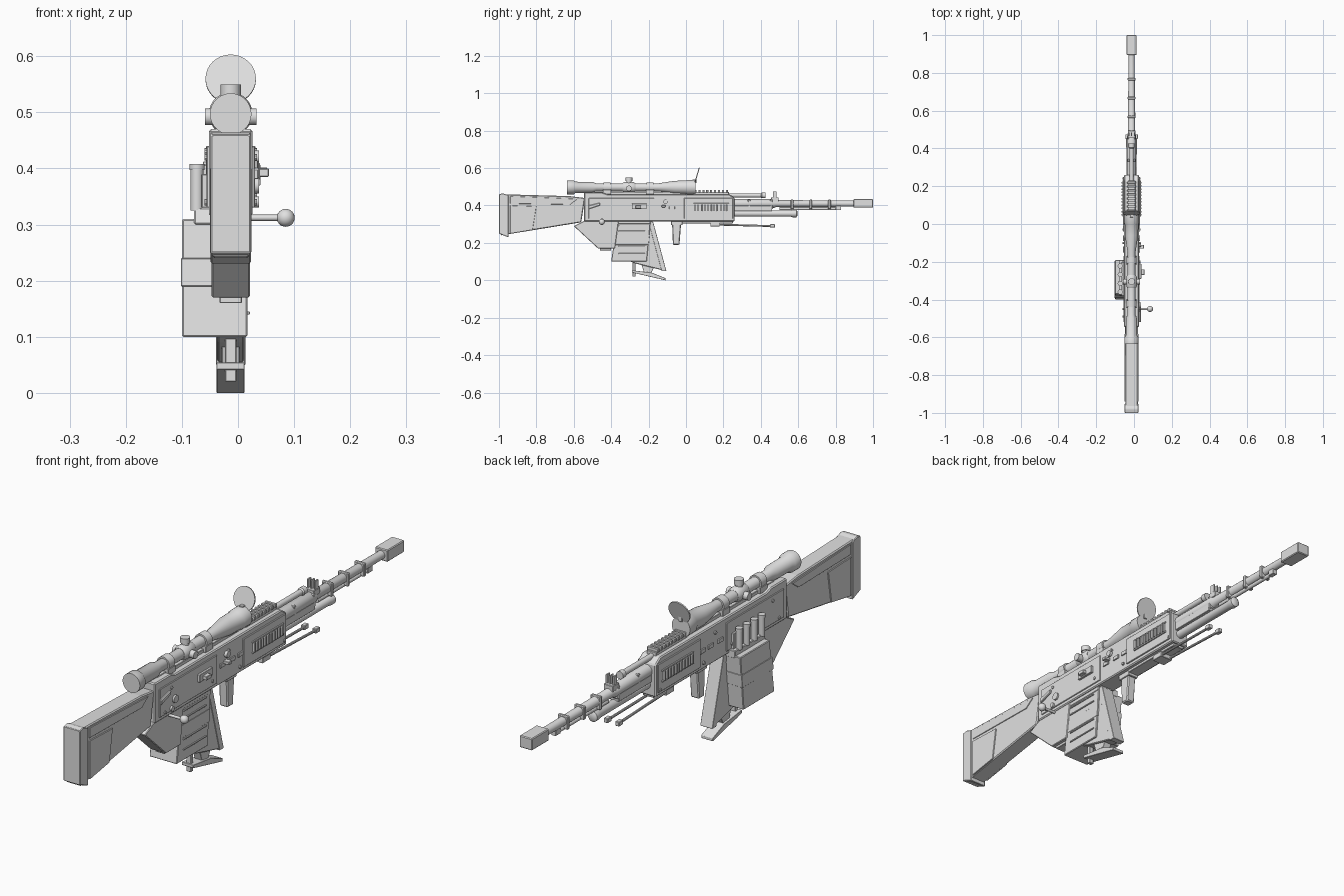
import bpy, bmesh, math
from mathutils import Vector

UNIT = 0.01                        # all part sizes below are in hundredths
CENTRE = Vector((-1.3, 0, 0))      # the weapon's own middle plane

default_cube = bpy.data.objects.get("Cube")
if default_cube:
    bpy.data.objects.remove(default_cube, do_unlink=True)

grey = bpy.data.materials.new("light grey")
grey.use_nodes = True
grey.diffuse_color = (0.75, 0.75, 0.75, 1)
grey.node_tree.nodes["Principled BSDF"].inputs["Base Color"].default_value = grey.diffuse_color


def finish(name, bm, bevel=0.0, smooth=False):
    """Turn a bmesh into a named, coloured object."""
    bmesh.ops.recalc_face_normals(bm, faces=bm.faces)
    for vert in bm.verts:
        vert.co = (vert.co + CENTRE) * UNIT
    mesh = bpy.data.meshes.new(name)
    bm.to_mesh(mesh)
    bm.free()
    mesh.materials.append(grey)
    part = bpy.data.objects.new(name, mesh)
    bpy.context.collection.objects.link(part)
    if bevel:
        modifier = part.modifiers.new("edge bevel", "BEVEL")
        modifier.width = bevel * UNIT
        modifier.segments = 1
        modifier.limit_method = "ANGLE"
    if smooth:
        bpy.ops.object.select_all(action="DESELECT")
        part.select_set(True)
        bpy.context.view_layer.objects.active = part
        bpy.ops.object.shade_smooth_by_angle(angle=math.radians(35))
    return part


def prism(name, profile, left, right, bevel=0.25):
    """Side profile of (y, z) points, extruded across x."""
    bm = bmesh.new()
    face = bm.faces.new([bm.verts.new((left, y, z)) for y, z in profile])
    extruded = bmesh.ops.extrude_face_region(bm, geom=[face])["geom"]
    moved = [item for item in extruded if isinstance(item, bmesh.types.BMVert)]
    bmesh.ops.translate(bm, verts=moved, vec=(right - left, 0, 0))
    return finish(name, bm, bevel)


def block(name, xs, ys, zs, bevel=0.15):
    (back, front), (low, high) = ys, zs
    outline = [(back, low), (front, low), (front, high), (back, high)]
    return prism(name, outline, min(xs), max(xs), bevel)


def lathe(name, profile, x, z, sides=28):
    """Round part along y from (y, radius) points."""
    bm = bmesh.new()
    rings = []
    for y, radius in profile:
        angles = [math.tau * step / sides for step in range(sides)]
        rings.append([bm.verts.new((x + radius * math.cos(a), y, z + radius * math.sin(a))) for a in angles])
    for near, far in zip(rings, rings[1:]):
        for i in range(sides):
            j = (i + 1) % sides
            bm.faces.new((near[i], near[j], far[j], far[i]))
    bm.faces.new(rings[0])
    bm.faces.new(rings[-1])
    return finish(name, bm, smooth=True)


def rod(name, start, end, radius, sides=16):
    """Cylinder between two points."""
    start, end = Vector(start), Vector(end)
    axis = end - start
    bm = bmesh.new()
    bmesh.ops.create_cone(bm, cap_ends=True, segments=sides, radius1=radius, radius2=radius, depth=axis.length)
    turn = axis.to_track_quat("Z", "Y").to_matrix()
    for vert in bm.verts:
        vert.co = turn @ vert.co + (start + end) / 2
    return finish(name, bm, smooth=True)


# Shoulder stock, butt pad and raised side panels
prism("stock", [(-99, 24), (-56, 31), (-54, 44), (-62, 45), (-98, 46)], -3.3, 3.3, 0.4)
prism("butt_pad", [(-100, 25), (-95, 23), (-95, 45.5), (-98, 46.5), (-100, 46)], -3.6, 3.6)
block("butt_strip", (-3.2, 3.2), (-100, -98), (31, 46))
for side, label in ((-1, "right"), (1, "left")):
    prism("stock_rear_panel_" + label, [(-94, 25), (-82, 27), (-80, 39.5), (-94, 40)], side * 3, side * 3.7, 0.1)
    prism("stock_cheek_panel_" + label, [(-94, 41), (-62, 40.5), (-58, 43.5), (-94, 45)], side * 3, side * 3.6, 0.1)

# Receiver with trigger housing
prism("receiver", [(-54.5, 31.5), (26, 31.5), (26, 44), (23, 46), (-42, 46), (-45, 47), (-54.5, 47)], -3.9, 3.9, 0.4)
prism("lower_housing", [(-60, 29), (-54, 32), (-36, 32), (-38, 17), (-47, 17)], -3.4, 3.4)
block("housing_foot", (-2, 2), (-46, -40), (16, 18))
block("underside_rail", (-2.4, 2.4), (-2, 25), (30.5, 32))
for side, label in ((-1, "right"), (1, "left")):
    block("receiver_plate_" + label, (side * 3.5, side * 4.3), (-52, -17), (33, 44))
    block("guard_plate_" + label, (side * 3.5, side * 4.4), (-1, 25), (33, 44))
    for low in (36.5, 40.6):
        block("vent_frame_" + label, (side * 4, side * 4.9), (4, 23), (low, low + 0.6), 0.05)
    for step in range(11):
        y = 4.5 + step * 1.7
        block("vent_rib_" + label, (side * 4, side * 5.3), (y, y + 0.8), (37, 40.6), 0.05)
    for y, z in ((-49, 34), (-45, 42), (-20, 35), (-10, 43), (-3, 34), (24, 34)):
        rod("rivet_" + label, (side * 4, y, z), (side * 4.7, y, z), 0.6, 10)
    for y in (-15, -9, -4):
        block("slot_cover_" + label, (side * 3.7, side * 4.4), (y, y + 3), (38, 39.5), 0.05)

# Bolt handle and controls on the left side
rod("bolt_arm", (3, -45, 31.2), (9, -45, 31.2), 0.55)
bm = bmesh.new()
bmesh.ops.create_uvsphere(bm, u_segments=20, v_segments=12, radius=1.6)
bmesh.ops.translate(bm, verts=bm.verts, vec=(9.8, -45, 31.2))
finish("bolt_knob", bm, smooth=True)
block("selector_base", (4, 5.2), (-29, -21), (38, 41))
block("selector_lever", (4, 6.8), (-27, -24), (38.5, 40))
block("release_button", (4, 6.5), (-13, -11), (39, 40.2))
rod("safety_dial", (3.5, -43, 37), (5, -43, 37), 1.5)
rod("takedown_pin", (3.5, -45, 34), (5, -45, 34), 1)
rod("ejector_button", (3.5, -11, 42), (5, -11, 42), 1.2)
prism("loading_lever", [(-52, 38), (-46, 40), (-46, 41.5), (-52, 40)], 4, 5)

# Ammunition box with band, offset to the right side
prism("ammo_box", [(-40, 10), (-21, 10), (-19, 31), (-37, 31)], -8.7, 3)
prism("ammo_box_band", [(-39.2, 19), (-20, 19), (-19.5, 24), (-38.5, 24)], -8.9, 3.1, 0.1)
prism("box_cover", [(-38, 30), (-19, 30), (-19, 33), (-37, 33)], -6.5, 3.2)
block("shell_holder", (-5.2, -4), (-38, -20), (33, 39))
for step in range(4):
    y = -36 + step * 4.6
    rod("spare_shell", (-6, y, 32.5), (-6, y, 40), 1.15)
    rod("shell_rim", (-6, y, 39.7), (-6, y, 40.8), 1.35)
for z in (14, 18, 26, 29):
    block("box_rib", (2.8, 3.4), (-36, -22), (z, z + 0.5), 0.05)

# Slanted magazine in front of the box, with its foot
prism("magazine", [(-32, 11), (-24, 32), (-18, 32), (-16.5, 23), (-11, 5), (-27, 9)], -2.4, 2.4, 0.3)
prism("magazine_spine", [(-20, 31), (-17.5, 31), (-10.5, 5), (-13, 5)], -2.6, 2.6, 0.1)
prism("magazine_foot", [(-29, 4.2), (-11, 0), (-11, 1.2), (-18, 4), (-29, 5.4)], -2.5, 2.5, 0.1)
prism("foot_strut", [(-24, 9), (-17, 7), (-19, 3), (-22, 3)], -1.6, 1.6, 0.1)
block("foot_catch", (-1, 1), (-28.5, -27), (2, 10))

# Fore grip
prism("fore_grip", [(-7.5, 32), (-2.5, 32), (-3.5, 19), (-7, 19)], -1.8, 1.8, 0.4)
block("grip_collar", (-2.2, 2.2), (-8, -2), (29.5, 32))

# Barrel, muzzle brake and tubes
lathe("barrel", [(20, 2.4), (47, 2.4), (48, 1.9), (91, 1.6)], 0, 41)
block("muzzle_brake", (-2.7, 2.7), (89.5, 100), (38.8, 43.4), 0.3)
lathe("gas_tube", [(20, 1.7), (56, 1.7), (57, 2), (59, 2), (59.5, 1.2)], 0, 35.7)
rod("cleaning_rod", (0, 50, 38.3), (0, 83, 38.3), 0.8)
block("barrel_lug", (-1, 1), (80, 83), (37.5, 41))
block("barrel_shroud", (-2.2, 2.2), (25, 46), (37, 40))
lathe("upper_tube", [(22, 1.1), (40, 1.1), (40.5, 1.5), (42.5, 1.5)], 0, 45.4)
for y in (33, 45, 56, 66, 76):
    block("barrel_band", (-2.2, 2.2), (y, y + 1.4), (38, 43.2), 0.3)

# Front sight
block("sight_base", (-2, 2), (45.5, 49.5), (42, 44.3))
for x in (-1.5, 0, 1.5):
    block("sight_post", (x - 0.3, x + 0.3), (46.5, 48.5), (44, 47.6), 0.05)

# Folded bipod
block("bipod_hinge", (-2.8, 2.8), (13, 18), (28.8, 31))
for side in (-1, 1):
    rod("bipod_leg", (side * 2, 15, 29.8), (side * 2.4, 46, 29), 0.5, 10)
    block("bipod_foot", (side * 1.6, side * 3.3), (45, 47.5), (28.2, 30), 0.2)

# Toothed top rail
block("top_rail", (-2, 2), (4, 23), (45.5, 47.3))
for step in range(9):
    y = 4.5 + step * 2.1
    block("rail_tooth", (-2.3, 2.3), (y, y + 1.1), (47, 48.4), 0.1)

# Scope with mounts, turrets and flip-up lens cap
lathe("scope", [(-63.5, 3.7), (-60, 3.7), (-59, 3), (-50, 2.9), (-48, 2.1), (-15, 2.1),
                (-6, 3.5), (0, 3.6), (0.5, 3.9), (5, 3.9)], 0, 49.7)
block("scope_rail", (-1.6, 1.6), (-50, 0), (45.5, 47.3))
for y in (-44, -21):
    lathe("scope_ring", [(y, 2.7), (y + 3.5, 2.7)], 0, 49.7)
    block("ring_mount", (-2.6, 2.6), (y - 0.5, y + 4), (46, 48.5))
lathe("turret_housing", [(-34, 2.2), (-33, 2.8), (-28, 2.8), (-27, 2.2)], 0, 49.7)
rod("elevation_turret", (0, -30.5, 50), (0, -30.5, 53.5), 1.4)
rod("elevation_cap", (0, -30.5, 53), (0, -30.5, 55), 1.8)
for side in (-1, 1):
    rod("side_turret", (0, -30.5, 49.2), (side * 4.6, -30.5, 49.2), 1.5)
rod("lens_cap", (0, 5.6, 56), (0, 6.1, 55.85), 4.5, 32)
block("cap_hinge", (-0.8, 0.8), (3.5, 5.5), (52, 54))
